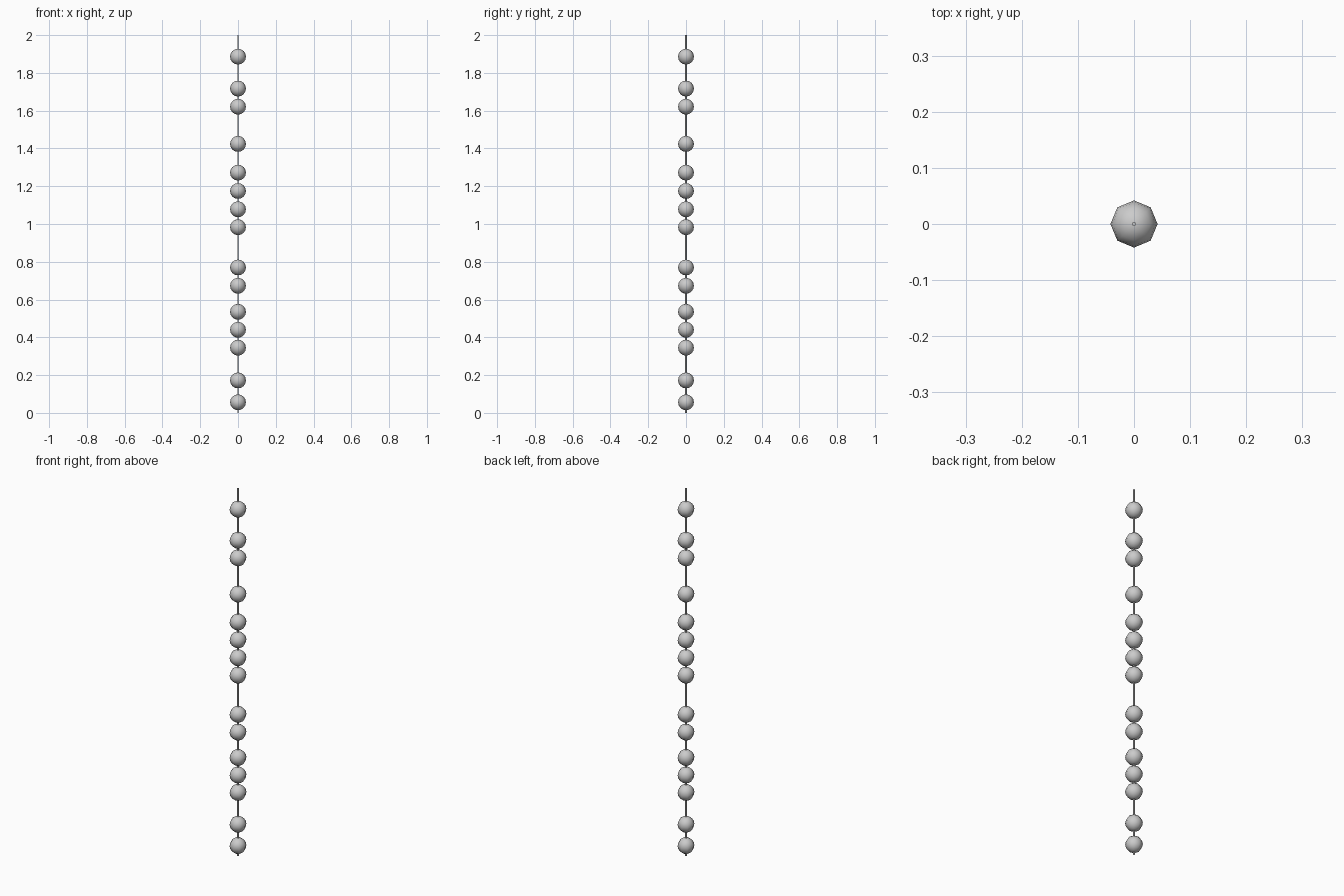
import bpy

if "Cube" in bpy.data.objects:
    bpy.data.objects.remove(bpy.data.objects["Cube"])

# Beads: eight-sided smooth spheres at irregular heights
heights = [0.056, 0.172, 0.345, 0.44, 0.535, 0.673, 0.77, 0.983,
           1.078, 1.175, 1.272, 1.424, 1.621, 1.717, 1.886]
for i, z in enumerate(heights):
    bpy.ops.mesh.primitive_uv_sphere_add(segments=8, ring_count=8, radius=0.042,
                                         location=(0, 0, z))
    bead = bpy.context.object
    bead.name = f"bead_{i + 1}"
    bpy.ops.object.shade_smooth()

# String: thin rod through all the beads
bpy.ops.mesh.primitive_cylinder_add(vertices=6, radius=0.004, depth=2,
                                    location=(0, 0, 1))
bpy.context.object.name = "string"
bpy.ops.object.shade_smooth_by_angle()
